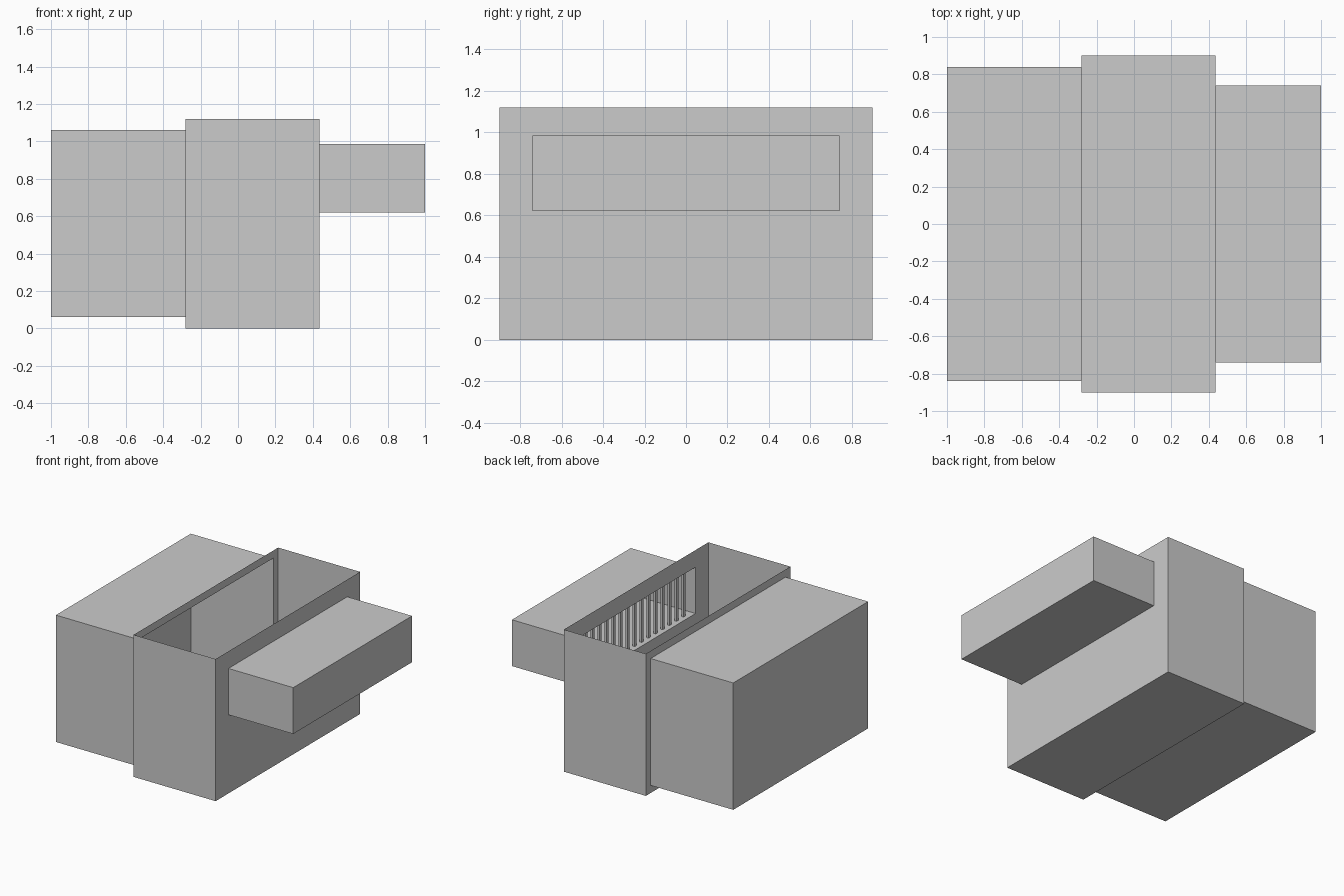
import bpy, bmesh
from mathutils import Vector

if "Cube" in bpy.data.objects:
    bpy.data.objects.remove(bpy.data.objects["Cube"])

HW, H = 0.9, 1.12            # chamber half width and height
XL, XR = -0.28, 0.435        # chamber left and right walls
LEFT = (0.84, 0.06, 1.06)    # left opening: half width, bottom, top
RIGHT = (0.74, 0.62, 0.985)  # right opening


def new_object(name, bm):
    mesh = bpy.data.meshes.new(name)
    bm.to_mesh(mesh)
    bm.free()
    obj = bpy.data.objects.new(name, mesh)
    bpy.context.collection.objects.link(obj)
    return obj


def add_box(bm, lo, hi):
    lo, hi = Vector(lo), Vector(hi)
    verts = bmesh.ops.create_cube(bm, size=1)["verts"]
    for v in verts:
        v.co = Vector([(a + b) / 2 + c * (b - a) for a, b, c in zip(lo, hi, v.co)])


def face_towards(bm, direction):
    bm.normal_update()
    return max(bm.faces, key=lambda f: f.normal.dot(Vector(direction)))


def remove_face(bm, face):
    bmesh.ops.delete(bm, geom=[face], context='FACES_ONLY')


def cut_opening(bm, direction, opening):
    # inset a side wall, fit the inner face to the opening and remove it
    hw, z0, z1 = opening
    face = face_towards(bm, direction)
    bmesh.ops.inset_individual(bm, faces=[face], thickness=0.05)
    for v in face.verts:
        v.co.y = hw if v.co.y > 0 else -hw
        v.co.z = z1 if v.co.z > H / 2 else z0
    remove_face(bm, face)


def side_box(name, x0, x1, opening, open_dir):
    hw, z0, z1 = opening
    bm = bmesh.new()
    add_box(bm, (x0, -hw, z0), (x1, hw, z1))
    remove_face(bm, face_towards(bm, open_dir))
    return new_object(name, bm)


# central chamber: thin shell, open at the top, an opening in each side
bm = bmesh.new()
add_box(bm, (XL, -HW, 0), (XR, HW, H))
remove_face(bm, face_towards(bm, (0, 0, 1)))
cut_opening(bm, (-1, 0, 0), LEFT)
cut_opening(bm, (1, 0, 0), RIGHT)
new_object("central_chamber", bm)

# closed side compartments, each open towards the chamber
side_box("left_compartment", -1.0, XL, LEFT, (1, 0, 0))
side_box("right_compartment", XR, 1.0, RIGHT, (-1, 0, 0))

# row of upright bars just inside the right opening
bm = bmesh.new()
hw, z0, z1 = RIGHT
cells = 17
for i in range(1, cells):
    y = -hw + 2 * hw * i / cells
    add_box(bm, (XR + 0.035, y - 0.012, z0), (XR + 0.055, y + 0.012, z1))
new_object("grille_bars", bm)
